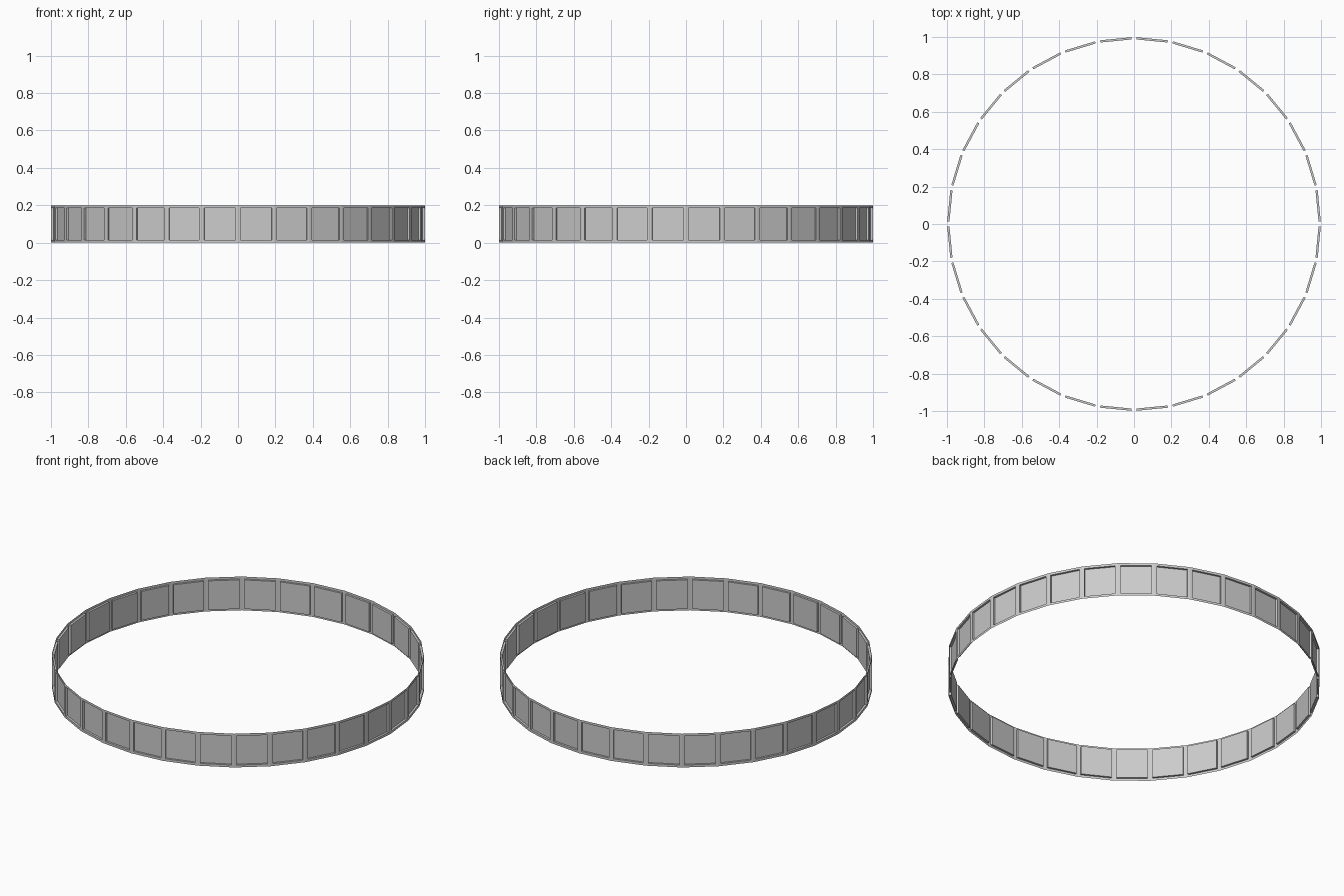
import bpy, bmesh, math

if "Cube" in bpy.data.objects:
    bpy.data.objects.remove(bpy.data.objects["Cube"])

SIDES, HEIGHT, INSET, DEPTH = 32, 0.2, 0.014, 0.012

# Thin open band with 32 flat sides
bm = bmesh.new()
rings = [[bm.verts.new((math.cos(2 * math.pi * i / SIDES),
                        math.sin(2 * math.pi * i / SIDES), z))
          for i in range(SIDES)] for z in (0, HEIGHT)]
low, high = rings
panels = [bm.faces.new((low[i], low[(i + 1) % SIDES], high[(i + 1) % SIDES], high[i]))
          for i in range(SIDES)]
bm.normal_update()

# Narrow frame around every side, then a shallow recess pushed inward
bmesh.ops.inset_individual(bm, faces=panels, thickness=INSET, use_even_offset=True)
for face in panels:
    bm.normal_update()
    n = face.normal.copy()
    new = bmesh.ops.extrude_discrete_faces(bm, faces=[face])["faces"][0]
    bmesh.ops.translate(bm, verts=new.verts[:], vec=n * -DEPTH)
bm.normal_update()

mesh = bpy.data.meshes.new("panelled_ring")
bm.to_mesh(mesh)
bm.free()
ring = bpy.data.objects.new("panelled_ring", mesh)
bpy.context.collection.objects.link(ring)
